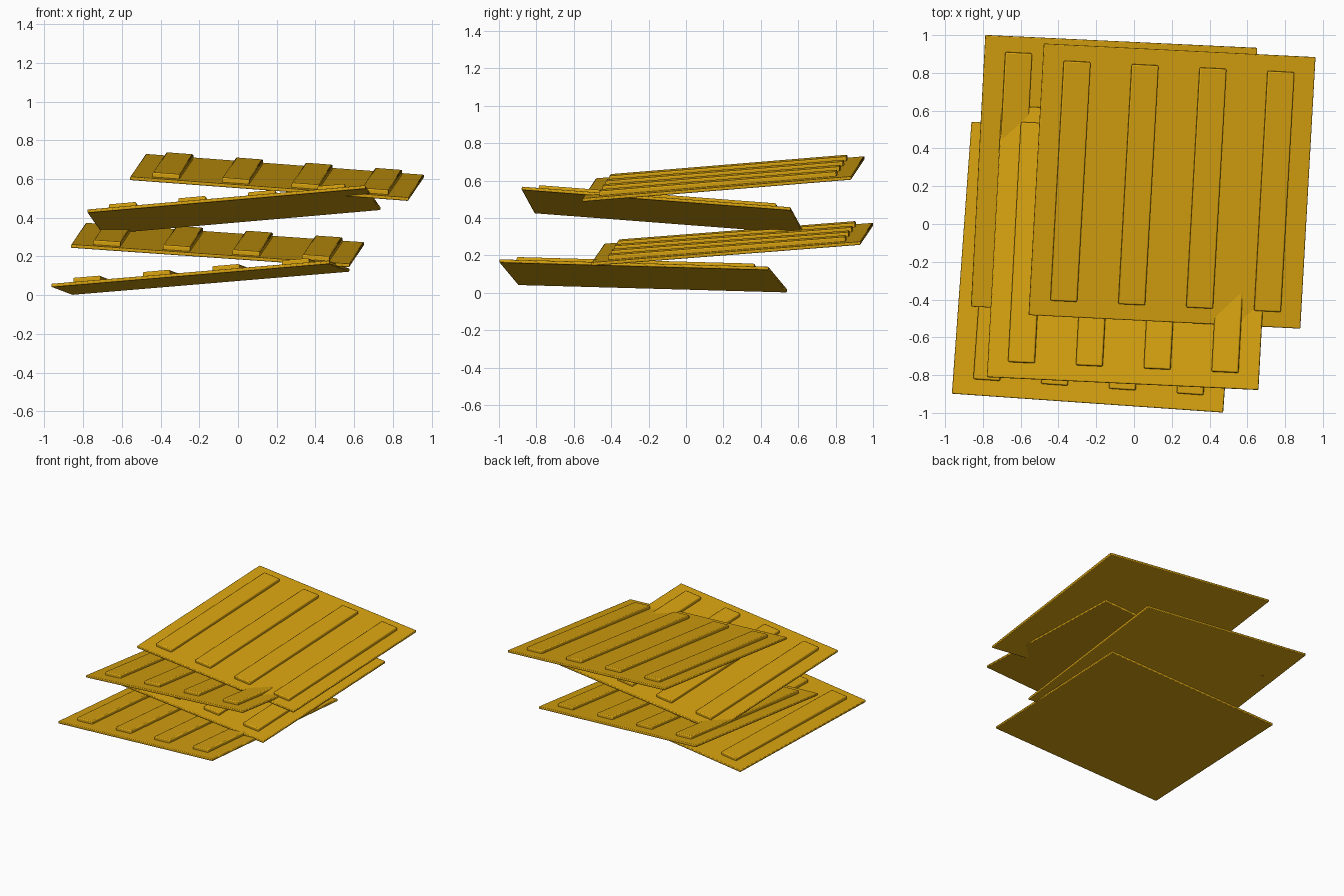
import bpy
from math import radians
from mathutils import Matrix, Vector

old = bpy.data.objects.get("Cube")
if old:
    bpy.data.objects.remove(old, do_unlink=True)

# One ochre yellow for everything
COLOUR = (0.68, 0.36, 0.005, 1)
yellow = bpy.data.materials.new("ochre_yellow")
yellow.use_nodes = True
yellow.diffuse_color = COLOUR
yellow.node_tree.nodes["Principled BSDF"].inputs["Base Color"].default_value = COLOUR

SIZE = 1.444        # side of a square sheet
THICK = 0.018
RIB_WIDTH, RIB_LENGTH, RIB_HEIGHT = 0.142, 1.275, 0.024
RIBS = 4


def slab(name, size, centre, frame, bevel):
    """A softly bevelled box placed in the frame of its sheet."""
    bpy.ops.mesh.primitive_cube_add(size=1)
    obj = bpy.context.object
    obj.name = name
    obj.data.transform(Matrix.Diagonal((*size, 1)))
    obj.matrix_world = frame @ Matrix.Translation(centre)
    obj.data.materials.append(yellow)
    mod = obj.modifiers.new("soft_edges", "BEVEL")
    mod.width = bevel
    mod.segments = 2
    bpy.ops.object.shade_smooth_by_angle(angle=radians(60))
    return obj


def sheet_frame(centre, across, back):
    """Frame at the middle of a sheet's upper face, from its two side directions."""
    x = Vector(across).normalized()
    z = x.cross(Vector(back)).normalized()
    y = z.cross(x)
    frame = Matrix((x, y, z)).transposed().to_4x4()
    frame.translation = centre
    return frame


def ribbed_sheet(name, centre, across, back):
    frame = sheet_frame(centre, across, back)
    slab(name, (SIZE, SIZE, THICK), (0, 0, -THICK / 2), frame, 0.005)
    # Raised ribs, evenly spaced and sunk halfway into the sheet
    sink = THICK / 2
    for i in range(RIBS):
        x = SIZE * ((i + 0.5) / RIBS - 0.5)
        slab(f"{name}_rib_{i + 1}", (RIB_WIDTH, RIB_LENGTH, RIB_HEIGHT + sink),
             (x, 0, (RIB_HEIGHT - sink) / 2), frame, 0.007)


# Loose stack, each sheet tilted its own way: centre, side direction, back direction
ribbed_sheet("bottom_sheet", (-0.195, -0.228, 0.099), (1.435, -0.10, 0.12), (0.10, 1.44, -0.04))
ribbed_sheet("lower_middle_sheet", (-0.105, 0.247, 0.268), (1.435, -0.068, -0.10), (0.075, 1.44, 0.112))
ribbed_sheet("upper_middle_sheet", (-0.022, -0.125, 0.45), (1.437, -0.068, 0.125), (0.077, 1.435, -0.11))
ribbed_sheet("top_sheet", (0.202, 0.20, 0.617), (1.442, -0.072, -0.108), (0.079, 1.438, 0.118))
